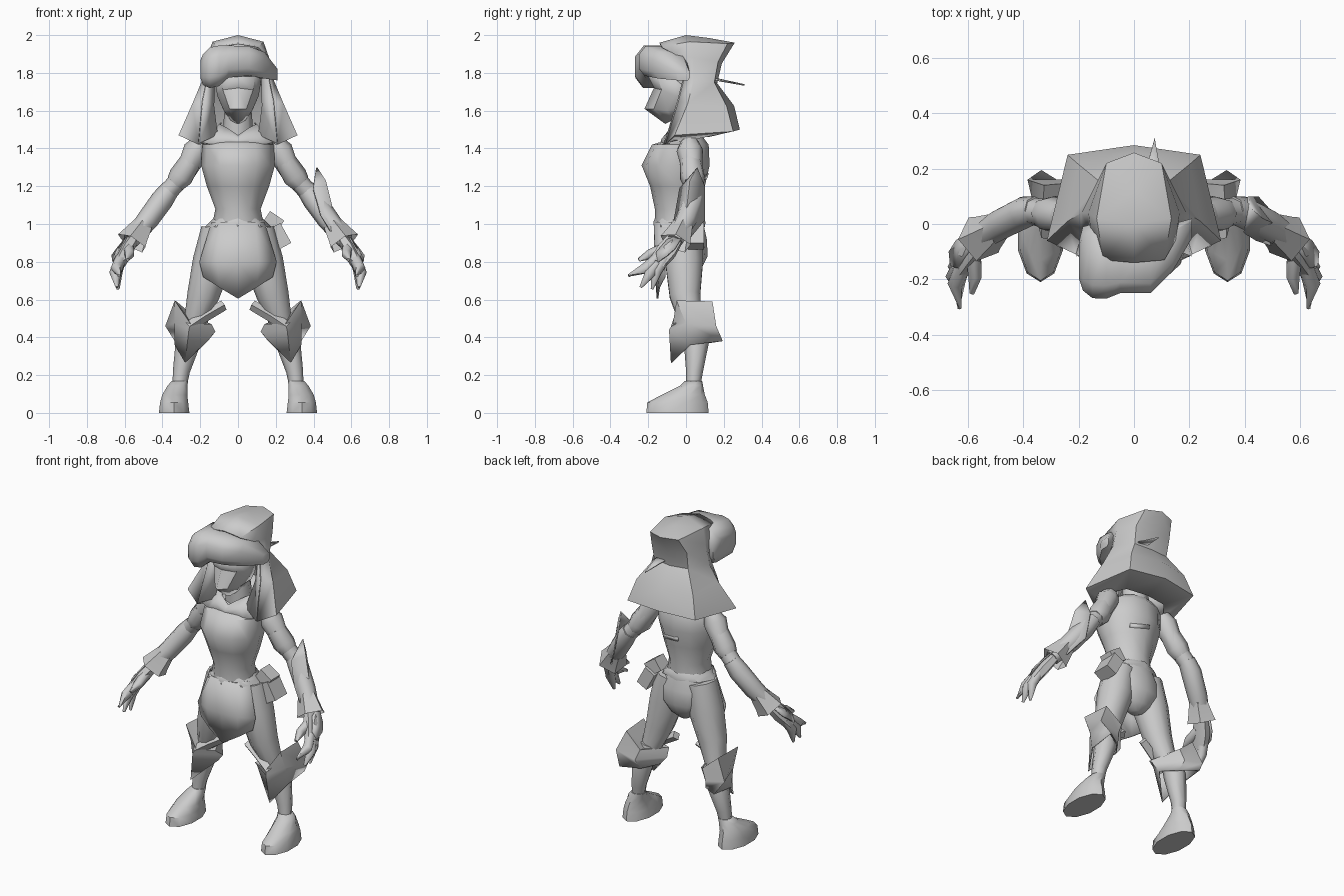
import bpy, bmesh, math
from mathutils import Vector, Matrix


def finish(name, bm, mirror=False, thick=0.0, angle=35):
    me = bpy.data.meshes.new(name)
    bm.to_mesh(me)
    bm.free()
    ob = bpy.data.objects.new(name, me)
    bpy.context.collection.objects.link(ob)
    bpy.ops.object.select_all(action='DESELECT')
    ob.select_set(True)
    bpy.context.view_layer.objects.active = ob
    bpy.ops.object.shade_smooth_by_angle(angle=math.radians(angle))
    if mirror:
        m = ob.modifiers.new("mirror", 'MIRROR')
        m.use_clip = True
        m.merge_threshold = 0.002
    if thick:
        s = ob.modifiers.new("thickness", 'SOLIDIFY')
        s.thickness = thick
    return ob


def skin(bm, rings, closed, caps):
    vs = [[bm.verts.new(p) for p in r] for r in rings]
    n = len(vs[0])
    for a, b in zip(vs, vs[1:]):
        for i in range(n if closed else n - 1):
            j = (i + 1) % n
            bm.faces.new((a[i], a[j], b[j], b[i]))
    if caps:
        bm.faces.new(vs[0])
        bm.faces.new(vs[-1])
    bmesh.ops.remove_doubles(bm, verts=bm.verts, dist=0.0005)
    bmesh.ops.recalc_face_normals(bm, faces=bm.faces)


def loft(name, rings, n=10, mirror=False, caps=True, angle=50):
    """Horizontal ellipses: x, y, z, x radius, y radius."""
    bm = bmesh.new()
    skin(bm, [[(x + rx * math.sin(2 * math.pi * i / n), y - ry * math.cos(2 * math.pi * i / n), z)
               for i in range(n)] for x, y, z, rx, ry in rings], True, caps)
    return finish(name, bm, mirror, angle=angle)


def tube(name, pts, n=8, mirror=True, caps=True, flat=1.0, angle=62):
    """Round rings across a path: x, y, z, radius."""
    bm = bmesh.new()
    rings = []
    for k, p in enumerate(pts):
        c = Vector(p[:3])
        d = Vector(pts[min(k + 1, len(pts) - 1)][:3]) - Vector(pts[max(k - 1, 0)][:3])
        d.normalize()
        u = d.cross(Vector((0, 1, 0)) if abs(d.y) < 0.9 else Vector((1, 0, 0))).normalized()
        w = d.cross(u)
        rings.append([c + p[3] * (u * math.cos(2 * math.pi * i / n) * flat
                                  + w * math.sin(2 * math.pi * i / n)) for i in range(n)])
    skin(bm, rings, True, caps)
    return finish(name, bm, mirror, angle=angle)


def sheet(name, rows, mirror=True, thick=0.008, axis=(0, 0.03), angle=32):
    """Open surface through rows of points, facing away from a vertical axis."""
    bm = bmesh.new()
    skin(bm, rows, False, False)
    bm.normal_update()
    out = 0
    for f in bm.faces:
        c = f.calc_center_median()
        out += f.normal.dot(Vector((c.x - axis[0], c.y - axis[1], 0))) * f.calc_area()
    if out < 0:
        bmesh.ops.reverse_faces(bm, faces=bm.faces)
    return finish(name, bm, mirror, thick, angle)


def box(name, loc, size, rot):
    bm = bmesh.new()
    bmesh.ops.create_cube(bm, size=1, matrix=Matrix.Translation(loc)
                          @ Matrix.Rotation(rot, 4, 'Y') @ Matrix.Diagonal((*size, 1)))
    return finish(name, bm)


# Hood with flared mantle, its hem tucked in to the chest
sheet("hood", [
    [(.15, -.07, 1.43), (.2, .03, 1.445), (.14, .1, 1.46), (0, .12, 1.46)],
    [(.21, -.11, 1.42), (.315, -.06, 1.47), (.24, .25, 1.49), (0, .285, 1.5)],
    [(.19, -.04, 1.65), (.24, .01, 1.64), (.2, .215, 1.625), (0, .255, 1.625)],
    [(.165, -.01, 1.77), (.19, .04, 1.76), (.12, .15, 1.75), (0, .165, 1.745)],
    [(.15, -.06, 1.9), (.165, .04, 1.88), (.125, .17, 1.86), (0, .19, 1.85)],
    [(.11, -.13, 1.94), (.135, .02, 1.965), (.1, .22, 1.955), (0, .258, 1.96)],
    [(0, -.14, 1.96), (0, .0, 2.0), (0, .12, 1.985), (0, .258, 1.96)]], angle=40)
sheet("hood_lapel", [
    [(.21, -.11, 1.425), (.19, -.04, 1.65), (.165, -.01, 1.77)],
    [(.11, -.07, 1.47), (.13, .0, 1.62), (.13, .03, 1.77)]])
sheet("hood_barb", [[(.03, .15, 1.775), (.075, .31, 1.74)],
                    [(.11, .11, 1.775), (.075, .31, 1.74)]], mirror=False)

# Head, neck and face mask
loft("head", [(0, .0, 1.56, .06, .07), (0, -.01, 1.66, .1, .1), (0, -.02, 1.8, .14, .12),
              (0, -.02, 1.92, .12, .1), (0, -.02, 1.955, .06, .07)])
loft("neck", [(0, .02, 1.38, .09, .08), (0, .0, 1.62, .07, .07)], 8)
sheet("face_mask", [
    [(0, -.2, 1.78), (.09, -.15, 1.78), (.125, -.06, 1.77), (.11, .03, 1.74)],
    [(0, -.17, 1.72), (.08, -.13, 1.71), (.11, -.06, 1.68), (.1, .03, 1.66)],
    [(0, -.22, 1.61), (.045, -.17, 1.61), (.075, -.1, 1.6), (.08, .02, 1.61)],
    [(0, -.11, 1.53), (.02, -.1, 1.535), (.04, -.07, 1.55), (.05, .0, 1.58)]])
sheet("collar", [
    [(0, -.14, 1.415), (.13, -.12, 1.42), (.21, -.09, 1.44), (.2, .08, 1.48)],
    [(0, -.13, 1.45), (.09, -.11, 1.47), (.14, -.05, 1.49), (.13, .06, 1.5)],
    [(0, -.1, 1.47), (.06, -.08, 1.51), (.1, -.02, 1.53), (.09, .05, 1.54)]])

# Lopsided goggles wrapping the brow: x, front y, back y, low z, high z
bm = bmesh.new()
rings = []
for x, yf, yb, zl, zh in [(-.198, -.2, -.06, 1.77, 1.87), (-.185, -.24, -.01, 1.735, 1.9),
                          (-.15, -.268, .0, 1.72, 1.935), (-.1, -.27, .0, 1.73, 1.945),
                          (-.05, -.25, -.03, 1.775, 1.945), (.06, -.25, -.05, 1.785, 1.94),
                          (.14, -.17, .0, 1.77, 1.91), (.21, -.05, .02, 1.76, 1.82)]:
    cy, cz, ry, rz = (yf + yb) / 2, (zl + zh) / 2, (yb - yf) / 2, (zh - zl) / 2
    rings.append([(x, cy + ry * a, cz + rz * b) for a, b in
                  [(-1, -.5), (-1, .45), (-.65, 1), (.7, 1), (1, .5), (1, -.5), (.7, -1), (-.7, -1)]])
skin(bm, rings, True, True)
finish("goggles", bm, angle=55)

# Torso, pelvis and belt
loft("torso", [(0, .02, 1.46, .12, .07), (0, -.03, 1.42, .19, .15), (0, -.055, 1.31, .195, .18),
               (0, -.045, 1.2, .165, .145), (0, -.04, 1.08, .12, .125), (0, -.04, .98, .14, .125)], 12)
loft("pelvis", [(0, -.03, 1.01, .13, .12), (0, -.01, .92, .17, .12), (0, .005, .83, .16, .11),
                (0, .01, .76, .1, .07), (0, .01, .72, .03, .03)], 12)
loft("belt", [(0, -.035, .985, .175, .135), (0, -.035, 1.01, .15, .138), (0, -.035, 1.03, .13, .13)],
     8, caps=False)
sheet("back_strap", [[(-.02, .12, 1.27), (.1, .09, 1.25)],
                     [(-.02, .115, 1.245), (.1, .085, 1.225)]], mirror=False, thick=.015)
sheet("loincloth", [
    [(0, -.17, 1.01), (.09, -.15, 1.01), (.14, -.08, 1.01)],
    [(0, -.17, .8), (.11, -.16, .8), (.205, -.115, .8)],
    [(0, -.155, .605), (.1, -.145, .665), (.185, -.115, .72)]])
box("hip_pouch_upper", (.185, .03, 1.01), (.09, .09, .08), .6)
box("hip_pouch_lower", (.22, .035, .935), (.075, .12, .12), -.5)

# Legs, knee guards and boots
tube("thigh", [(.1, -.01, .97, .095), (.135, -.01, .8, .105), (.185, -.005, .62, .085),
               (.235, .03, .45, .055)], 10)
tube("shin", [(.235, .04, .5, .055), (.265, .055, .37, .066), (.3, .045, .22, .045),
              (.312, .035, .12, .036)], 8)
sheet("knee_guard", [
    [(.235, .04, .47)] * 6,
    [(.14, -.03, .47), (.25, -.07, .47), (.335, -.05, .595), (.325, .14, .59), (.22, .15, .5), (.14, -.03, .47)],
    [(.12, .02, .43), (.26, -.09, .44), (.335, .0, .475), (.385, .16, .46), (.25, .16, .43), (.12, .02, .43)],
    [(.16, .03, .38), (.28, -.08, .265), (.335, .02, .36), (.335, .195, .38), (.23, .13, .37), (.16, .03, .38)]],
    axis=(.25, .04))
tube("knee_barb", [(.075, -.01, .57, .028), (.17, -.03, .515, .03), (.26, -.05, .455, .03)], 4, angle=30)
loft("boot", [(.338, -.045, .0, .085, .165), (.338, -.045, .055, .078, .16), (.335, -.015, .095, .07, .115),
              (.32, .03, .145, .055, .06), (.307, .04, .17, .045, .045)], 10, mirror=True)

# Arms, cuffs and hands
tube("upper_arm", [(.19, .02, 1.44, .045), (.22, .02, 1.39, .07), (.28, .035, 1.27, .052),
                   (.37, .045, 1.17, .05)], 8)
tube("sleeve_cuff", [(.25, .025, 1.33, .06), (.3, .035, 1.25, .068), (.33, .04, 1.215, .055)], 7)
tube("forearm", [(.355, .05, 1.19, .05), (.4, .04, 1.13, .06), (.48, .0, 1.02, .058),
                 (.57, -.06, .91, .045)], 8)
tube("gauntlet_cuff", [(.5, -.015, .995, .056), (.545, -.045, .925, .078), (.56, -.055, .9, .088)],
     5, caps=False, angle=30)
tube("palm", [(.55, -.05, .93, .045), (.595, -.1, .86, .058), (.63, -.155, .79, .05)], 6, flat=.7)
sheet("hand_plate", [[(.58, -.01, .95), (.6, -.1, .92)], [(.645, -.06, .87), (.64, -.16, .85)],
                     [(.67, -.1, .835), (.665, -.15, .8)]])
for i, (mid, tip) in enumerate([((.642, -.215, .765), (.63, -.305, .725)),
                                ((.65, -.19, .74), (.64, -.24, .665)),
                                ((.642, -.155, .75), (.635, -.18, .655))]):
    tube("finger_%d" % (i + 1), [(.62, -.15 + .02 * i, .82, .03), (*mid, .032), (*tip, .008)], 6)
tube("thumb", [(.58, -.11, .87, .032), (.575, -.19, .84, .027), (.585, -.25, .81, .01)], 6)

# Blade-like bracer on one arm
sheet("bracer_blade", [
    [(.42, .06, 1.3)] * 3,
    [(.4, -.035, 1.19), (.465, .02, 1.23), (.415, .1, 1.2)],
    [(.44, -.06, 1.05), (.51, .0, 1.05), (.45, .1, 1.02)],
    [(.5, -.08, .95), (.575, -.05, .94), (.53, .01, .91)]], mirror=False, axis=(.4, .03))
